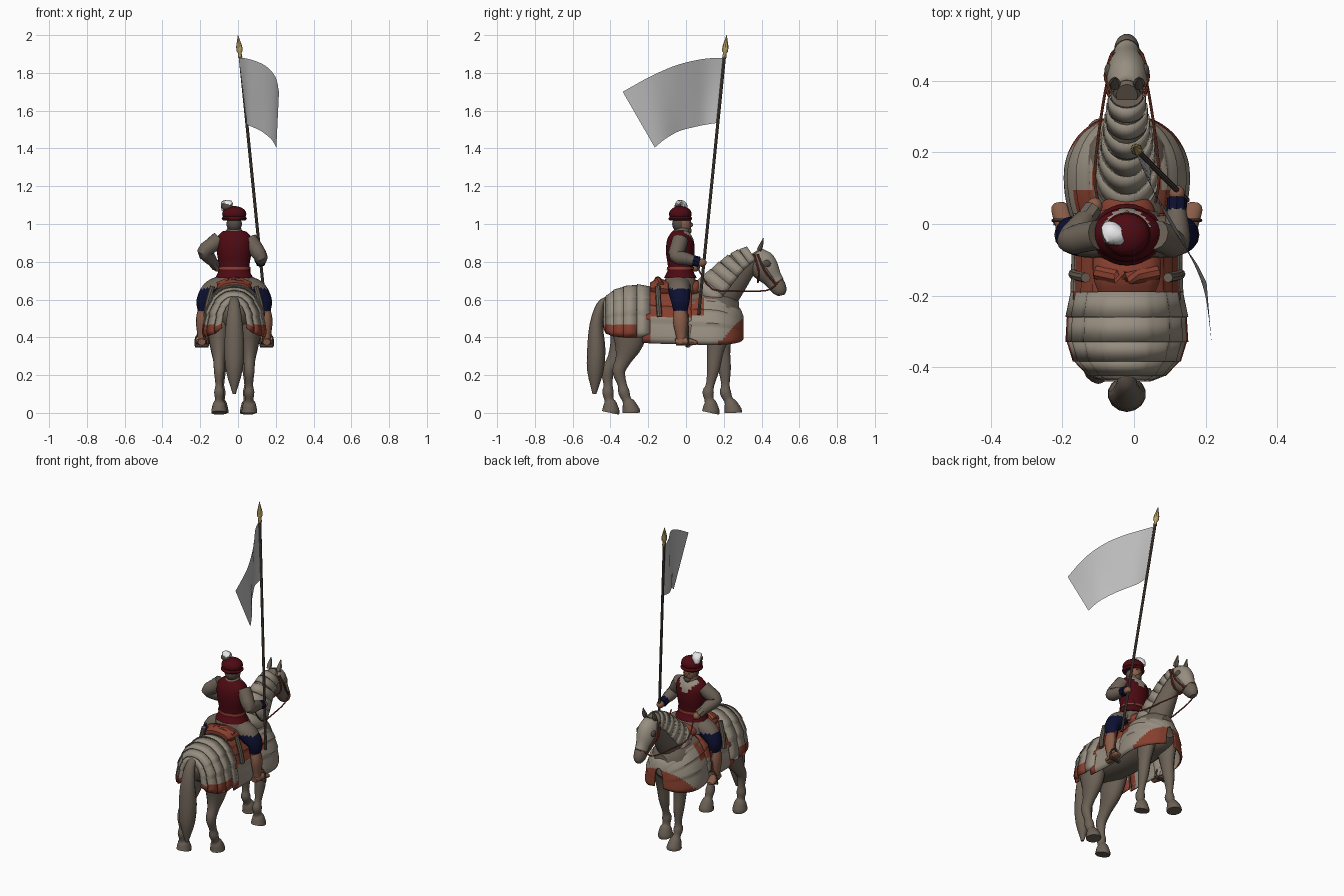
import bpy, bmesh
from math import sin, cos, radians, copysign
from mathutils import Vector

cube = bpy.data.objects.get("Cube")
if cube:
    bpy.data.objects.remove(cube)


def material(name, *rgb):
    m = bpy.data.materials.new(name)
    m.use_nodes = True
    m.diffuse_color = (*rgb, 1)
    m.node_tree.nodes["Principled BSDF"].inputs["Base Color"].default_value = (*rgb, 1)
    return m


STEEL = material("pale armour", .31, .27, .215)
HIDE = material("grey brown hide", .15, .12, .093)
RED = material("dark red cloth", .075, .003, .006)
RUST = material("rust leather", .24, .05, .028)
NAVY = material("navy cloth", .004, .005, .03)
SKIN = material("tan skin", .25, .11, .065)
WOOD = material("dark wood", .09, .07, .055)
GOLD = material("brass", .5, .36, .12)
WHITE = material("white feather", .8, .8, .8)
LINEN = material("grey linen", .5, .5, .5)
CX = -.02  # centre line of horse and rider
SIDES = (("left", 1), ("right", -1))


def finish(name, bm, mats, rule=None, thick=0):
    """Turn a bmesh into an object; faces whose centre passes the rule get the second material."""
    bmesh.ops.recalc_face_normals(bm, faces=bm.faces[:])
    for f in bm.faces:
        f.material_index = int(bool(rule and rule(f.calc_center_median())))
    mesh = bpy.data.meshes.new(name)
    bm.to_mesh(mesh)
    bm.free()
    for m in mats:
        mesh.materials.append(m)
    ob = bpy.data.objects.new(name, mesh)
    bpy.context.collection.objects.link(ob)
    if thick:
        ob.modifiers.new("thickness", "SOLIDIFY").thickness = thick
    return ob


def smooth_path(pts, steps):
    """Catmull-Rom interpolation through stations of any dimension."""
    if len(pts) < 3 or steps < 2:
        return [Vector(p) for p in pts]
    v = [Vector(p) for p in pts]
    v = [v[0] * 2 - v[1]] + v + [v[-1] * 2 - v[-2]]
    out = []
    for a, b, c, d in zip(v, v[1:], v[2:], v[3:]):
        for k in range(steps):
            t = k / steps
            out.append(b + (c - a) * t / 2 + (a * 2 - b * 5 + c * 4 - d) * t * t / 2
                       + (b * 3 - a - c * 3 + d) * t ** 3 / 2)
    return out + [v[-2]]


def loft(name, pts, *mats, arc=180, n=16, steps=3, square=1, lames=0, rule=None, thick=0):
    """Sweep ellipses through stations (x, y, z, half width, half height).
    An arc under 180 leaves an open shell; an arc of 90 makes upright arches."""
    st = smooth_path(pts, steps)
    pos = [Vector(s[:3]) for s in st]
    closed = arc == 180
    bm = bmesh.new()
    rings = []
    for i, s in enumerate(st):
        t = (pos[min(i + 1, len(pos) - 1)] - pos[max(i - 1, 0)]).normalized()
        if arc == 90:
            t = Vector((0, 1, 0))
        side = Vector((1, 0, 0))
        side = (side - t * side.dot(t)).normalized()
        up = side.cross(t)
        ring = []
        for k in range(n if closed else n + 1):
            u = 2 * k / n - 1
            a = radians(arc) * u
            grow = 1 + .06 * ((abs(u) * lames) % 1) if lames else 1
            sx = copysign(abs(sin(a)) ** square, sin(a)) * s[3] * grow
            sz = copysign(abs(cos(a)) ** square, cos(a)) * s[4]
            ring.append(bm.verts.new(pos[i] + side * sx + up * sz))
        rings.append(ring)
    for a, b in zip(rings, rings[1:]):
        for k in range(n):
            j = (k + 1) % len(a)
            bm.faces.new((a[k], a[j], b[j], b[k]))
    if closed:
        bm.faces.new(rings[0])
        bm.faces.new(rings[-1])
    return finish(name, bm, mats, rule, thick)


def bands(name, pts, flare, *mats, **kw):
    """Overlapping plates, one between each two stations, flared at the far edge."""
    for i, (a, b) in enumerate(zip(pts, pts[1:])):
        b = (*b[:3], b[3] + flare, b[4] + flare)
        loft(f"{name}_{i + 1}", [a, b], *mats, thick=.005, **kw)


def ball(name, centre, radii, mat):
    bm = bmesh.new()
    bmesh.ops.create_uvsphere(bm, u_segments=20, v_segments=12, radius=1)
    for v in bm.verts:
        v.co = Vector(c + q * r for c, q, r in zip(centre, v.co, radii))
    return finish(name, bm, [mat])


def tube(name, pts, r, mat):
    return loft(name, [(*p, r, r) for p in pts], mat, n=8)


# Horse body, neck and head
loft("horse_body", [(CX, -.42, .5, .04, .05), (CX, -.37, .52, .1, .095), (CX, -.25, .53, .135, .125),
                    (CX, -.05, .51, .125, .125), (CX, .1, .52, .13, .13), (CX, .22, .52, .11, .12),
                    (CX, .28, .52, .05, .07)], HIDE, n=24)
neck = [(CX, .13, .59, .085, .125), (CX, .215, .69, .07, .105), (CX, .29, .775, .056, .085), (CX, .36, .825, .045, .06)]
loft("horse_neck", neck, HIDE, n=20)
loft("horse_head", [(CX, .36, .85, .03, .035), (CX, .39, .8, .052, .068), (CX, .42, .755, .052, .067),
                    (CX, .455, .71, .036, .048), (CX, .485, .67, .036, .044), (CX, .5, .64, .03, .034),
                    (CX, .505, .622, .015, .018)], HIDE, n=20)

# Neck plates and face plate
crest = smooth_path([(*p[:3], p[3] + .004, p[4] + .004) for p in neck], 2)
bands("neck_plate", crest, .004, STEEL, arc=105, steps=1)
loft("face_plate", [(CX, .365, .845, .04, .045), (CX, .392, .803, .056, .073), (CX, .425, .755, .056, .071),
                    (CX, .458, .71, .04, .052), (CX, .475, .685, .037, .049)], STEEL, arc=85, thick=.004)
for side, s in SIDES:
    x = CX + s * .034
    loft(f"{side}_ear", [(x, .385, .86, .014, .012), (x, .397, .885, .016, .011), (x, .41, .925, .002, .002)], HIDE, n=8)
    ball(f"{side}_eye_guard", (CX + s * .05, .427, .79), (.013, .022, .02), WOOD)
    # Bridle, bit and taut rein
    tube(f"{side}_cheek_strap", [(CX + s * .048, .38, .84), (CX + s * .06, .415, .755), (CX + s * .042, .475, .68)], .005, RUST)
    tube(f"{side}_rein", [(CX + s * .042, .475, .675), (CX + s * .05, .425, .648), (CX + s * .072, .3, .645),
                          (CX + s * .09, .14, .655), (CX + s * .08, .06, .77)], .004, RUST)
    tube(f"{side}_throat_strap", [(CX + s * .05, .36, .84), (CX + s * .054, .385, .75), (CX, .38, .69)], .005, RUST)
tube("nose_strap", [(CX - .042, .475, .68), (CX, .515, .71), (CX + .042, .475, .68)], .005, RUST)


# Horse legs: the lower joints shift by the stride
def leg(name, x, stride, joints):
    top = joints[0][1]
    loft(name, [(x, y + stride * (top - z) / top, z, w, d) for y, z, w, d in joints], HIDE, n=14)


hoof = [(.004, .11, .027, .03), (.014, .07, .022, .024), (.022, .05, .033, .034), (.03, .012, .042, .046), (.03, 0, .042, .046)]
front_joints = [(.18, .46, .05, .075), (.172, .34, .036, .046), (.172, .235, .03, .034),
                (.165, .15, .019, .022)] + [(.155 + y, *rest) for y, *rest in hoof]
hind_joints = [(-.3, .47, .065, .1), (-.315, .37, .052, .078), (-.355, .28, .032, .042), (-.385, .22, .028, .034),
               (-.375, .15, .02, .024)] + [(-.375 + y, *rest) for y, *rest in hoof]
for side, s, fore, back in (("left", 1, -.055, .055), ("right", -1, .065, -.055)):
    leg(f"{side}_front_leg", CX + s * .072, fore, front_joints)
    leg(f"{side}_hind_leg", CX + s * .08, back, hind_joints)

loft("tail", [(CX, -.41, .6, .022, .02), (CX, -.45, .57, .03, .024), (CX, -.475, .47, .045, .035),
              (CX, -.475, .34, .054, .048), (CX, -.48, .22, .044, .043), (CX, -.485, .1, .008, .01)], HIDE, n=14)

# Rump armour with leather hem
rump = [(CX, -.19, .4, .15, .27), (CX, -.26, .4, .16, .278), (CX, -.33, .4, .16, .268),
        (CX, -.385, .405, .14, .243), (CX, -.425, .42, .1, .195), (CX, -.44, .45, .06, .13)]
bands("rump_plate", rump, .004, STEEL, RUST, arc=90, n=48, lames=4, square=.85,
      rule=lambda c: c.z < .46 and c.y < -.23)

# Chest armour, rust along the neck opening and the rising front hem
loft("chest_armour", [(CX, -.01, .365, .142, .27), (CX, .08, .36, .165, .28), (CX, .17, .36, .165, .27),
                      (CX, .24, .365, .135, .23), (CX, .285, .375, .085, .18), (CX, .305, .39, .03, .12)],
     STEEL, RUST, arc=90, n=60, steps=6, lames=5, square=.85, thick=.008,
     rule=lambda c: c.z > .605 or (c.y > .17 and c.z < .2 + c.y) or (c.y < .09 and c.z > .52))

# Saddle cloth over side plates
loft("saddle_cloth", [(CX, -.23, .37, .152, .295), (CX, -.1, .365, .148, .29), (CX, .03, .365, .15, .285)],
     STEEL, RUST, arc=90, n=60, steps=6, lames=5, square=.8, thick=.008,
     rule=lambda c: c.z > .51 or c.y < -.195)
loft("saddle", [(CX, -.19, .66, .08, .03), (CX, -.14, .66, .095, .05), (CX, -.04, .65, .09, .035),
                (CX, .05, .66, .075, .045), (CX, .08, .66, .04, .03)], RUST)
tube("saddle_roll", [(CX - .085, -.135, .675), (CX, -.15, .705), (CX + .085, -.135, .675)], .02, RUST)
for side, s in SIDES:
    tube(f"{side}_holster", [(CX + s * .115, -.15, .67), (CX + s * .14, -.145, .58), (CX + s * .15, -.14, .51)], .014, HIDE)

# Rider torso: breeches, red coat with open pale collar
loft("breeches", [(CX, -.03, .645, .12, .09), (CX, -.03, .69, .105, .086), (CX, -.03, .75, .08, .065)], HIDE)
loft("coat", [(CX, -.03, .715, .1, .086), (CX, -.03, .765, .08, .066), (CX, -.03, .85, .092, .076),
              (CX, -.03, .915, .096, .07), (CX, -.03, .955, .07, .048), (CX, -.03, .965, .045, .035)],
     RED, STEEL, n=28, steps=5, rule=lambda c: c.y > -.01 and abs(c.x - CX) < c.z - .885)
loft("belt", [(CX, -.03, .76, .086, .072), (CX, -.03, .772, .085, .071)], RUST, n=20)
loft("collar", [(CX, -.025, .945, .056, .05), (CX, -.02, .965, .042, .042), (CX, -.02, .98, .036, .038)], HIDE)
ball("head", (CX, -.015, 1), (.038, .044, .055), SKIN)
ball("nose", (CX, .028, .995), (.007, .01, .011), SKIN)
ball("hair", (CX, -.035, 1), (.041, .038, .042), WOOD)
ball("beard", (CX, .01, .965), (.022, .02, .02), WOOD)
for side, s in SIDES:
    ball(f"{side}_eye", (CX + s * .016, .024, 1.008), (.006, .004, .004), WOOD)

# Hat and feather, dark on its rear side
loft("hat_brim", [(CX, -.03, 1.018, .058, .056), (CX, -.03, 1.028, .067, .063), (CX, -.03, 1.042, .056, .054)], RED, n=24)
ball("hat_crown", (CX, -.03, 1.053), (.064, .06, .042), RED)
loft("feather", [(CX - .055, -.005, 1.07, .014, .014), (CX - .045, -.015, 1.098, .028, .022),
                 (CX - .035, -.035, 1.112, .028, .016), (CX - .015, -.05, 1.1, .012, .01)], WHITE, n=10)
ball("dark_plume", (CX - .038, -.042, 1.092), (.03, .02, .021), WOOD)


# Rider arms: sleeve, cuff and hand
def arm(side, shoulder, elbow, hand, cuff):
    a, b, c = Vector(shoulder), Vector(elbow), Vector(hand)
    loft(f"{side}_sleeve", [(*a, .042, .042), (*a.lerp(b, .5), .042, .042), (*b, .038, .038),
                            (*b.lerp(c, .4), .034, .034), (*b.lerp(c, .75), .024, .024)], HIDE, n=12)
    tube(f"{side}_cuff", [b.lerp(c, .65), b.lerp(c, .9)], .028, cuff)
    ball(f"{side}_hand", c, (.022, .024, .022), SKIN)


arm("left", (.06, -.03, .92), (.118, -.055, .83), (.12, .085, .795), NAVY)
arm("right", (-.1, -.03, .92), (-.178, -.045, .855), (-.11, .05, .77), HIDE)

# Rider legs, shoes and stirrups; pale tunic skirt covers the upper thigh
for side, s in SIDES:
    x = CX + s * .172
    loft(f"{side}_thigh", [(CX + s * .065, -.035, .68, .05, .06), (CX + s * .12, -.035, .645, .055, .058),
                           (CX + s * .16, -.03, .595, .04, .05), (x - s * .01, -.03, .54, .031, .037)],
         NAVY, HIDE, n=20, steps=5, rule=lambda c: c.z > .655)
    loft(f"{side}_shin", [(x - s * .01, -.03, .56, .026, .031), (x, -.03, .49, .031, .04), (x, -.025, .4, .022, .026),
                          (x, -.025, .365, .024, .028)], SKIN, n=12)
    loft(f"{side}_garter", [(x - s * .01, -.03, .55, .03, .036), (x - s * .008, -.03, .53, .031, .037)], RUST, n=12)
    loft(f"{side}_shoe", [(x, -.055, .375, .02, .018), (x, -.01, .38, .026, .022), (x + s * .015, .045, .372, .025, .014),
                          (x + s * .018, .06, .37, .012, .008)], SKIN, n=12)
    for edge in (-1, 1):
        tube(f"{side}_stirrup_bar", [(x + edge * .034, .01, .355), (x + edge * .03, .01, .4), (x, .01, .435)], .005, WOOD)
    tube(f"{side}_stirrup_tread", [(x - .034, .005, .355), (x + .034, .015, .355)], .009, WOOD)
    tube(f"{side}_stirrup_strap", [(x, .01, .43), (CX + s * .15, .0, .66)], .006, RUST)


# Lance, leaning with the hand, and its brass tip
def on_pole(z):
    return (.1 * (2 - z), .215 - .1 * (2 - z), z)


tube("lance_pole", [on_pole(.52), on_pole(1.92)], .008, WOOD)
loft("lance_tip", [(*on_pole(z), r, r) for z, r in
                   ((1.88, .012), (1.905, .009), (1.915, .016), (1.94, .016), (2, .001))], GOLD, n=8, steps=1)

# Waving flag, spanned between its top and bottom edges
top = smooth_path([(.005, .2, 1.88), (.045, .11, 1.876), (.1, .02, 1.86), (.155, -.08, 1.83),
                   (.2, -.2, 1.775), (.217, -.335, 1.7)], 4)
bottom = smooth_path([(.045, .165, 1.535), (.05, .1, 1.525), (.085, .03, 1.51), (.125, -.04, 1.49),
                      (.175, -.11, 1.45), (.203, -.165, 1.405)], 4)
bm = bmesh.new()
rows = [[bm.verts.new(a.lerp(b, k / 8)) for k in range(9)] for a, b in zip(top, bottom)]
for p, q in zip(rows, rows[1:]):
    for k in range(8):
        bm.faces.new((p[k], p[k + 1], q[k + 1], q[k]))
finish("flag", bm, [LINEN])

# Smooth shading with sharp plate edges
for ob in bpy.context.scene.objects:
    if ob.type == "MESH":
        ob.select_set(True)
        bpy.context.view_layer.objects.active = ob
bpy.ops.object.shade_smooth_by_angle(angle=radians(40))
